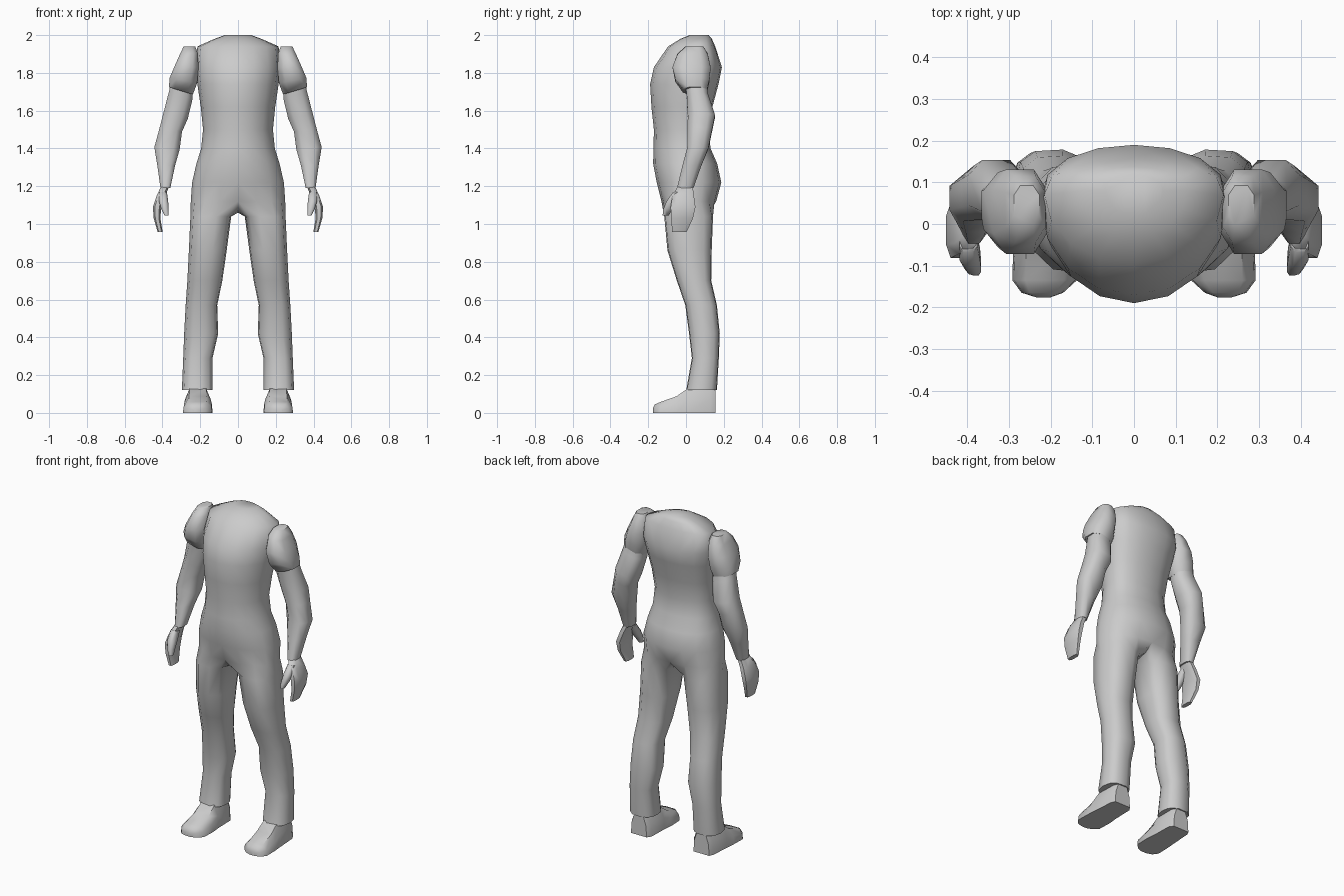
import bpy, bmesh, math

if "Cube" in bpy.data.objects:
    bpy.data.objects.remove(bpy.data.objects["Cube"])

grey = bpy.data.materials.new("plain_grey")
grey.diffuse_color = (0.6, 0.6, 0.6, 1)
grey.use_nodes = True
grey.node_tree.nodes["Principled BSDF"].inputs["Base Color"].default_value = grey.diffuse_color


def spow(v, p):
    return math.copysign(abs(v) ** p, v)


def oval(z, x0, x1, y0, y1, angles, p=0.85, tilt=0.0):
    """Rounded section; angle 0 is the front, 90 the outer side."""
    cx, cy, rx, ry = (x0 + x1) / 2, (y0 + y1) / 2, (x1 - x0) / 2, (y1 - y0) / 2
    pts = []
    for a in angles:
        s, c = math.sin(math.radians(a)), math.cos(math.radians(a))
        dx = rx * spow(s, p)
        pts.append((cx + dx, cy - ry * spow(c, p), z + tilt * dx))
    return pts


def bridge(bm, a, b, closed=True):
    n = len(a)
    for i in range(n if closed else n - 1):
        j = (i + 1) % n
        bm.faces.new((a[i], a[j], b[j], b[i]))


def finish(bm, name, angle=60):
    bmesh.ops.recalc_face_normals(bm, faces=bm.faces)
    me = bpy.data.meshes.new(name)
    bm.to_mesh(me)
    bm.free()
    me.materials.append(grey)
    ob = bpy.data.objects.new(name, me)
    bpy.context.collection.objects.link(ob)
    # apply the mirror so both halves share one clean surface
    m = ob.modifiers.new("mirror", 'MIRROR')
    m.use_clip = True
    m.merge_threshold = 0.0005
    bpy.ops.object.select_all(action='DESELECT')
    ob.select_set(True)
    bpy.context.view_layer.objects.active = ob
    bpy.ops.object.modifier_apply(modifier="mirror")
    bpy.ops.object.shade_smooth_by_angle(angle=math.radians(angle))
    return ob


def loft(name, rings, angle=60):
    bm = bmesh.new()
    loops = [[bm.verts.new(p) for p in r] for r in rings]
    for a, b in zip(loops, loops[1:]):
        bridge(bm, a, b)
    bm.faces.new(loops[0])
    bm.faces.new(loops[-1])
    return finish(bm, name, angle)


# Body: half torso running into one leg, mirrored
# height, half width, front y, back y, y of the widest point
TORSO = [(2.0, .07, .02, .12, .08), (1.98, .125, -.03, .137, .08),
         (1.94, .215, -.095, .155, .07), (1.83, .225, -.17, .19, .05),
         (1.74, .215, -.19, .172, .03), (1.62, .197, -.183, .14, .01),
         (1.5, .185, -.17, .12, 0), (1.4, .195, -.172, .13, 0),
         (1.32, .22, -.174, .165, 0), (1.22, .243, -.155, .187, 0),
         (1.12, .25, -.13, .16, .0)]
# height, inner x, outer x, front y, back y
LEG = [(1.04, .036, .252, -.117, .145), (.86, .06, .26, -.1, .138),
       (.7, .083, .268, -.05, .135), (.57, .11, .277, -.005, .165),
       (.42, .105, .285, .015, .18), (.29, .135, .29, .03, .175),
       (.12, .135, .297, 0, .165)]
bm = bmesh.new()
prev = None
for z, w, f, b, yc in TORSO:
    ring = []
    for k in range(9):
        s, c = math.sin(k * math.pi / 8), math.cos(k * math.pi / 8)
        y = yc - (yc - f) * c if k <= 4 else yc + (b - yc) * abs(c) ** .75
        ring.append(bm.verts.new((0 if k in (0, 8) else w * s, y, z)))
    if prev:
        bridge(bm, prev, ring, closed=False)
    else:
        bm.faces.new(ring)
    prev = ring
# crotch strip closes the half ring into a leg ring
prev = prev + [bm.verts.new((0, y, z)) for y, z in ((.1, 1.08), (.01, 1.06), (-.07, 1.07))]
leg_angles = [-45 + k * 33.75 for k in range(9)] + [247.5, 270, 292.5]
for z, x0, x1, y0, y1 in LEG:
    ring = [bm.verts.new(p) for p in oval(z, x0, x1, y0, y1, leg_angles, .8)]
    bridge(bm, prev, ring)
    prev = ring
bm.faces.new(prev)
finish(bm, "torso_and_legs")

# Sleeves
EIGHT = [22.5 + 45 * k for k in range(8)]
loft("sleeves", [oval(z, x0, x1, y0, y1, EIGHT, .75, t) for z, x0, x1, y0, y1, t in [
    (1.94, .225, .29, -.005, .095, 0), (1.9, .21, .312, -.05, .12, -.1),
    (1.83, .205, .342, -.078, .137, 0), (1.76, .212, .366, -.062, .13, .2),
    (1.705, .235, .37, -.02, .115, .3)]])

# Arms
loft("arms", [oval(z, x0, x1, y0, y1, EIGHT, .75, t) for z, x0, x1, y0, y1, t in [
    (1.76, .235, .352, -.01, .11, .2), (1.68, .237, .37, 0, .12, .3),
    (1.57, .262, .4, .005, .158, .2), (1.5, .293, .418, .005, .143, .2),
    (1.4, .305, .447, .003, .122, .1), (1.31, .33, .43, -.022, .085, 0),
    (1.19, .357, .412, -.05, .042, 0)]])

# Hands: palm and fingers, then thumb
loft("hands", [oval(z, x0, x1, y0, y1, EIGHT, .7) for z, x0, x1, y0, y1 in [
    (1.2, .362, .408, -.045, .038), (1.15, .385, .432, -.075, .045),
    (1.09, .405, .452, -.085, .054), (1.03, .41, .447, -.082, .04),
    (.957, .398, .426, -.075, .005)]])
loft("thumbs", [oval(z, x0, x1, y0, y1, EIGHT, .8) for z, x0, x1, y0, y1 in [
    (1.17, .375, .42, -.07, -.01), (1.12, .368, .42, -.105, -.04),
    (1.08, .366, .408, -.122, -.07), (1.045, .367, .39, -.125, -.09)]])

# Feet: sections from heel to toe (y, inner x, outer x, top height)
def foot_section(y, x0, x1, h):
    w = x1 - x0
    return [(x0, y, 0), (x0 + .03 * w, y, .55 * h), (x0 + .2 * w, y, h),
            (x1 - .2 * w, y, h), (x1 - .03 * w, y, .55 * h), (x1, y, 0)]


loft("feet", [foot_section(*s) for s in [
    (.155, .16, .265, .12), (.13, .143, .277, .135), (.01, .14, .285, .13),
    (-.05, .134, .29, .088), (-.135, .137, .292, .058), (-.165, .17, .27, .045),
    (-.176, .2, .235, .025)]], 50)
